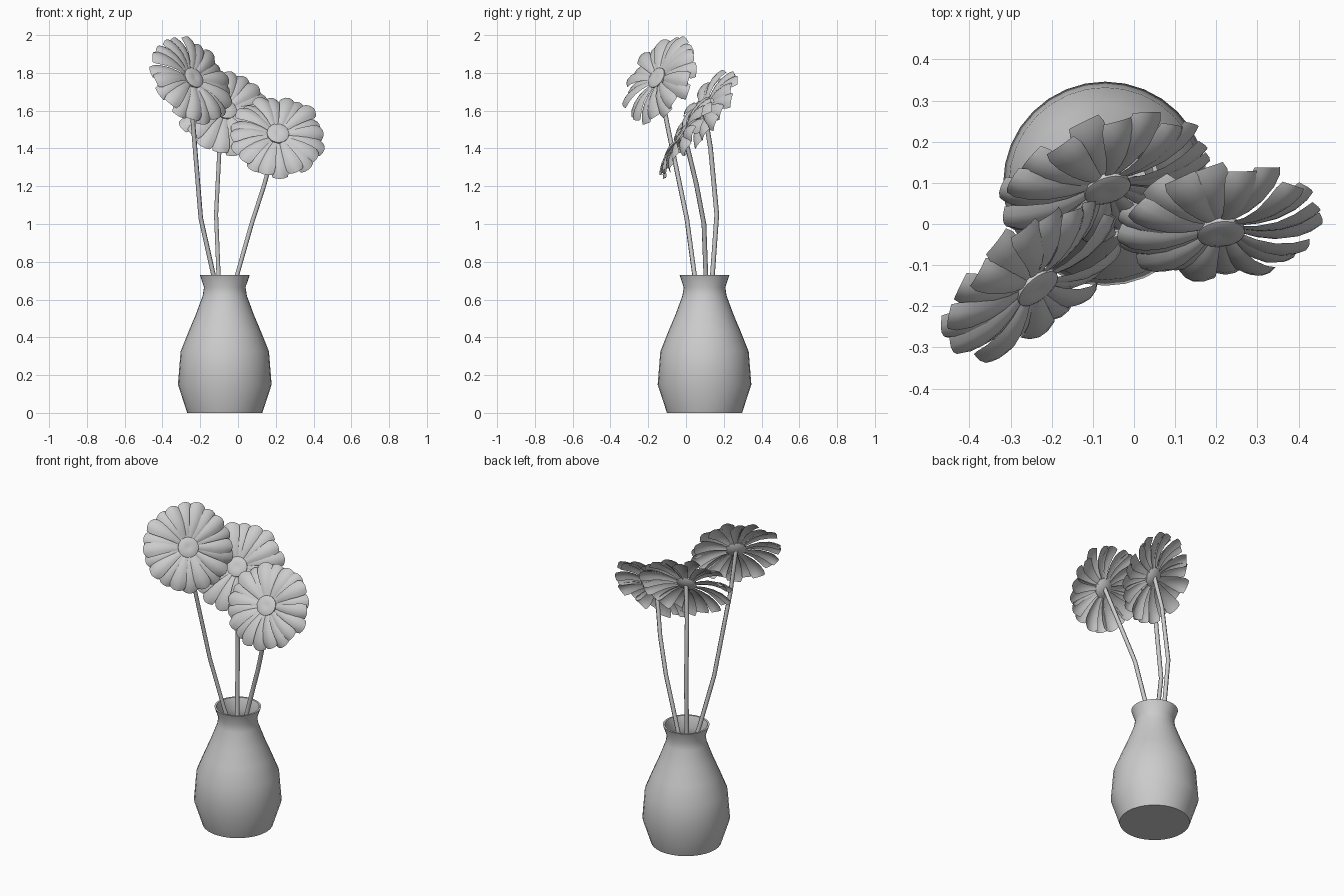
import bpy, math, random
from mathutils import Vector, Matrix

if "Cube" in bpy.data.objects:
    bpy.data.objects.remove(bpy.data.objects["Cube"])

random.seed(4)


def mesh_object(name, verts, faces, angle=40):
    me = bpy.data.meshes.new(name)
    me.from_pydata(verts, [], faces)
    me.update()
    ob = bpy.data.objects.new(name, me)
    bpy.context.collection.objects.link(ob)
    finish(ob, angle)
    return ob


def finish(ob, angle):
    bpy.ops.object.select_all(action='DESELECT')
    ob.select_set(True)
    bpy.context.view_layer.objects.active = ob
    bpy.ops.object.shade_smooth_by_angle(angle=math.radians(angle))


def lathe(name, profile, sides, angle=40):
    """Revolve (radius, z) points, listed from bottom to top outside."""
    verts, faces, n = [], [], len(profile)
    for i in range(sides):
        a = 2 * math.pi * i / sides
        verts += [(r * math.cos(a), r * math.sin(a), z) for r, z in profile]
    for i in range(sides):
        j = (i + 1) % sides
        faces += [(i * n + k, j * n + k, j * n + k + 1, i * n + k + 1) for k in range(n - 1)]
    # close both ends with flat caps
    faces.append([i * n for i in reversed(range(sides))])
    faces.append([i * n + n - 1 for i in range(sides)])
    return mesh_object(name, verts, faces, angle)


# Vase: outer wall, rim, inner wall
outer = [(.199, 0), (.248, .15), (.234, .325), (.192, .43), (.154, .52),
         (.117, .62), (.110, .665), (.132, .73)]
inner = [(.121, .73), (.100, .665), (.106, .62), (.142, .52), (.18, .43),
         (.222, .325), (.236, .15), (.19, .015)]
vase = lathe("vase", outer + inner, 32)
vase.location = (-.07, .098, 0)


def stem(name, points):
    cu = bpy.data.curves.new(name, 'CURVE')
    cu.dimensions = '3D'
    cu.bevel_depth = .0125
    cu.bevel_resolution = 1
    cu.use_fill_caps = True
    sp = cu.splines.new('POLY')
    sp.points.add(len(points) - 1)
    for p, co in zip(sp.points, points):
        p.co = (*co, 1)
    ob = bpy.data.objects.new(name, cu)
    bpy.context.collection.objects.link(ob)
    bpy.ops.object.select_all(action='DESELECT')
    ob.select_set(True)
    bpy.context.view_layer.objects.active = ob
    bpy.ops.object.convert(target='MESH')
    finish(bpy.context.view_layer.objects.active, 61)


# Petal outline: (radius fraction, half width, height along the flower axis)
PETAL = [(.19, .013, -.002), (.38, .022, .008), (.58, .032, .010),
         (.78, .042, .001), (.92, .046, -.013), (1.0, .040, -.025)]
ACROSS = [-1, -.5, 0, .5, 1]


def petals(name, radius, count=20):
    verts, faces = [], []
    for i in range(count):
        spin = 2 * math.pi * (i + random.uniform(-.12, .12)) / count
        length = radius * random.uniform(.97, 1.03)
        pitch = (.04 if i % 2 else -.04) + random.uniform(-.04, .04)
        twist = random.uniform(.10, .28)
        turn = Matrix.Rotation(spin, 4, 'Z') @ Matrix.Rotation(pitch, 4, 'Y') @ Matrix.Rotation(twist, 4, 'X')
        base = len(verts)
        for f, w, h in PETAL:
            for s in ACROSS:
                arch = .28 * w * (1 - s * s)
                verts.append(turn @ Vector((f * length - .016 * f * f * s * s, w * s, h + arch - .15 * w)))
        m = len(ACROSS)
        for a in range(len(PETAL) - 1):
            for b in range(m - 1):
                k = base + a * m + b
                faces.append((k, k + m, k + m + 1, k + 1))
    return mesh_object(name, verts, faces, 60)


def flower(label, centre, normal, radius, path):
    n = Vector(normal).normalized()
    pose = Matrix.Translation(centre) @ n.to_track_quat('Z', 'Y').to_matrix().to_4x4()
    petals(label + "_petals", radius).matrix_world = pose
    # Shallow domed disc, flattened on the front
    disc = lathe(label + "_centre", [(.006, -.020), (.04, -.015), (.058, -.004), (.058, .008),
                                     (.045, .014), (.02, .015), (.004, .012)], 24, 50)
    disc.matrix_world = pose
    stem(label + "_stem", path + [tuple(Vector(centre) - n * .012)])


flower("left_flower", (-.237, -.152, 1.772), (.58, -.69, .45), .258,
       [(-.035, .14, .3), (-.13, .045, .73), (-.197, .004, 1.03), (-.238, -.10, 1.53)])
flower("middle_flower", (-.066, .088, 1.605), (.27, -.80, .53), .266,
       [(-.085, .11, .3), (-.103, .14, .73), (-.116, .163, 1.05), (-.098, .13, 1.40)])
flower("right_flower", (.211, -.018, 1.477), (.10, -.84, .52), .254,
       [(-.115, .115, .3), (-.005, .105, .73), (.072, .095, 1.0), (.14, .055, 1.21)])
